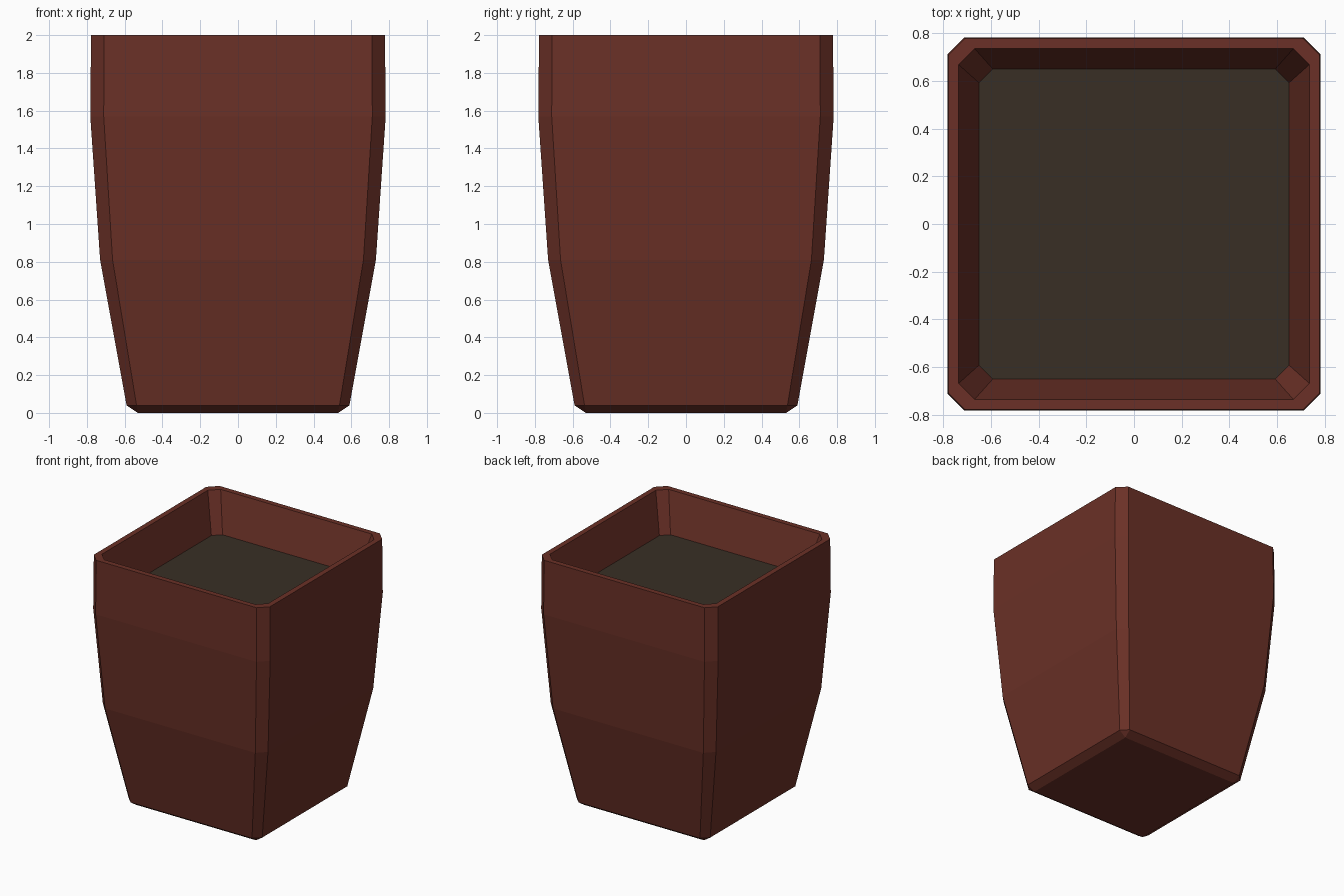
import bpy
import bmesh

cube = bpy.data.objects.get("Cube")
if cube:
    bpy.data.objects.remove(cube, do_unlink=True)


def material(name, rgb):
    mat = bpy.data.materials.new(name)
    mat.use_nodes = True
    mat.diffuse_color = (*rgb, 1)
    bsdf = next(n for n in mat.node_tree.nodes if n.type == 'BSDF_PRINCIPLED')
    bsdf.inputs["Base Color"].default_value = (*rgb, 1)
    return mat


def ring(bm, half, flat, z):
    """Square of given half width with corners cut back to the flat half length."""
    quarter = [(half, -flat), (half, flat)]
    points = []
    for _ in range(4):
        points += quarter
        quarter = [(-y, x) for x, y in quarter]
    return [bm.verts.new((x, y, z)) for x, y in points]


def finish(bm, name, mat):
    bmesh.ops.remove_doubles(bm, verts=bm.verts, dist=0.0005)
    bmesh.ops.recalc_face_normals(bm, faces=bm.faces)
    mesh = bpy.data.meshes.new(name)
    bm.to_mesh(mesh)
    bm.free()
    mesh.materials.append(mat)
    obj = bpy.data.objects.new(name, mesh)
    bpy.context.collection.objects.link(obj)


clay = material("dark red clay", (0.145, 0.03, 0.02))
earth = material("dark soil", (0.04, 0.028, 0.018))
soil_ring = (0.65, 0.592, 1.69)

# Pot: outer wall from the base up, over the rim and down to the soil
profile = [
    (0.53, 0.53, 0.0),
    (0.59, 0.537, 0.04),
    (0.73, 0.664, 0.81),
    (0.782, 0.711, 1.57),
    (0.778, 0.709, 2.0),
    (0.735, 0.668, 2.0),
    soil_ring,
]
bm = bmesh.new()
rings = [ring(bm, *p) for p in profile]
bm.faces.new(rings[0])
for low, high in zip(rings, rings[1:]):
    for i in range(8):
        j = (i + 1) % 8
        bm.faces.new((low[i], low[j], high[j], high[i]))
finish(bm, "pot", clay)

# Soil: flat surface inside the pot
bm = bmesh.new()
face = bm.faces.new(ring(bm, *soil_ring))
finish(bm, "soil", earth)
if bpy.data.objects["soil"].data.polygons[0].normal.z < 0:
    bpy.data.objects["soil"].data.flip_normals()
